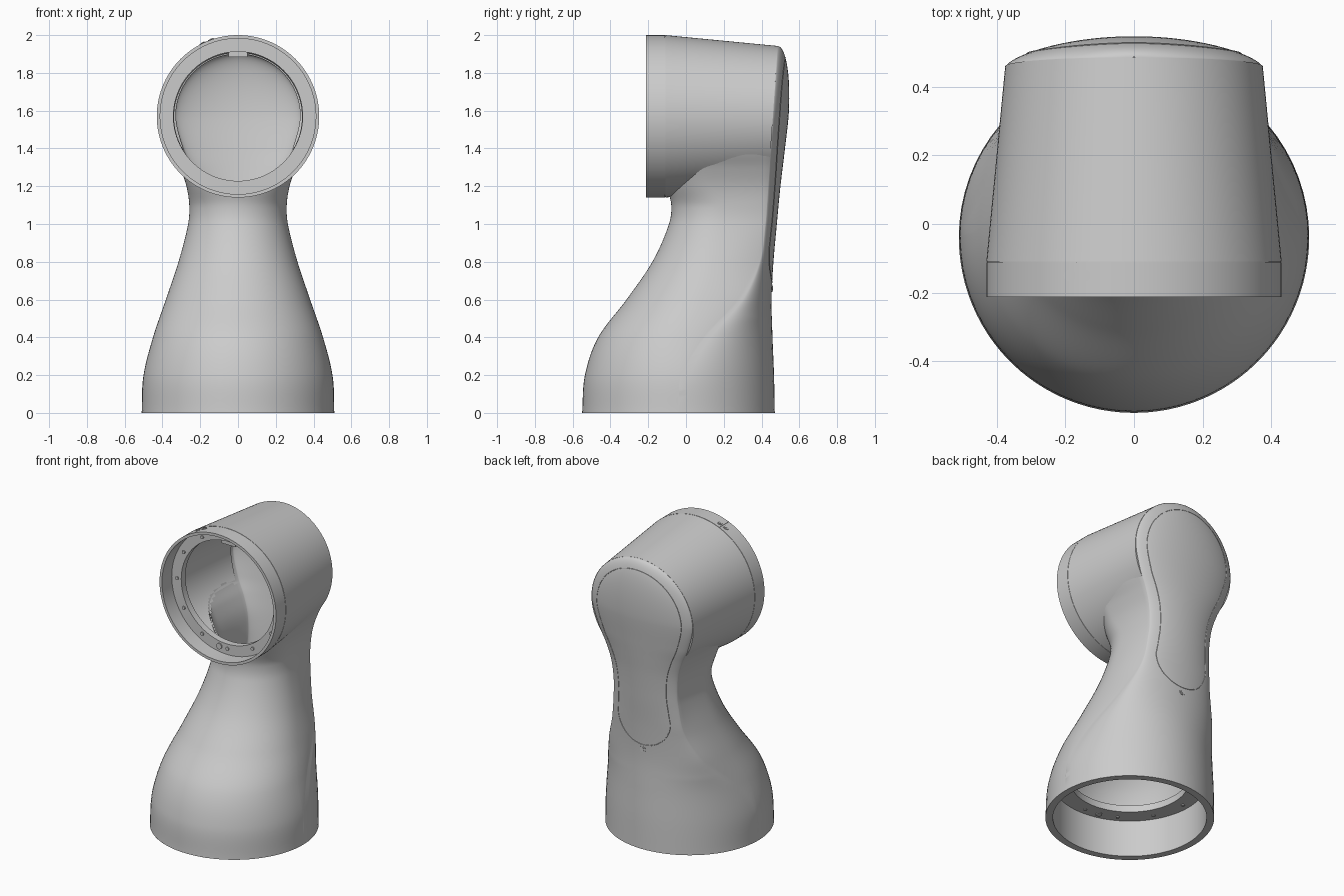
import bpy, bmesh, math
from math import sin, cos, pi, sqrt, hypot

cube = bpy.data.objects.get("Cube")
if cube:
    bpy.data.objects.remove(cube, do_unlink=True)

grey = bpy.data.materials.new("satin grey")
grey.use_nodes = True
GREY = (0.6, 0.6, 0.6, 1)
grey.diffuse_color = GREY
grey.node_tree.nodes["Principled BSDF"].inputs["Base Color"].default_value = GREY

HEAD_Z, HEAD_R, CAP_R, BULGE = 1.57, 0.43, 0.372, 0.083
BASE_Y, FLANGE_Y, WALL = -0.04, -0.11, 0.04

# Body stations: height, half width, half width at crease, front y, crease y, back y
STATIONS = [
    (0.0, .51, .51, -.55, -.04, .47), (0.2, .50, .50, -.535, -.02, .466),
    (0.4, .45, .44, -.465, .10, .458), (0.6, .382, .352, -.315, .29, .453),
    (0.8, .315, .268, -.178, .39, .463), (1.0, .264, .238, -.09, .42, .481),
    (1.1, .258, .237, -.078, .428, .49), (1.2, .273, .25, -.10, .435, .50),
    (1.3, .308, .283, -.105, .442, .512), (1.4, .355, .328, -.105, .449, .524),
    (1.57, .372, .372, -.105, .46, .543), (1.7, .35, .35, -.105, .469, .549)]


def clamp(t):
    return min(max(t, 0), 1)


def station(z):
    """Smooth interpolation of the body stations."""
    last = len(STATIONS) - 1
    i = max(j for j in range(last) if STATIONS[j][0] <= z + 1e-9)
    a, b = STATIONS[i], STATIONS[i + 1]
    p, n = STATIONS[max(i - 1, 0)], STATIONS[min(i + 2, last)]
    h = b[0] - a[0]
    t = (z - a[0]) / h
    out = []
    for c in range(1, 6):
        m0 = (b[c] - p[c]) / (b[0] - p[0]) * h
        m1 = (n[c] - a[c]) / (n[0] - a[0]) * h
        out.append((2*t**3 - 3*t*t + 1) * a[c] + (t**3 - 2*t*t + t) * m0
                   + (3*t*t - 2*t**3) * b[c] + (t**3 - t*t) * m1)
    return out


def back_plane(z):
    return .46 + .067 * (z - HEAD_Z)


def plan(z, inset):
    """Half width, crease half width, front depth, y of its centre, crease y, back y."""
    if z <= HEAD_Z:
        w, wk, f, k, b = station(z)
        w, wk = w - inset, wk - inset
    else:
        r = CAP_R - inset
        w = wk = sqrt(max(r * r - (z - HEAD_Z) ** 2, 0))
        f, k = station(HEAD_Z)[2], back_plane(z)
        b = k + BULGE * w / r
    depth = w * (1 - .45 * clamp((z - 1.1) / .3))
    mid = f + inset + depth
    return w, wk, depth, mid, max(k - inset, mid + .002), b - inset


def back_y(x, z, inset=0):
    w, wk, depth, mid, k, b = plan(z, inset)
    power = .5 + .22 * clamp((z - .5) / .4)
    return k + (b - k) * max(1 - (x / wk) ** 2, 0) ** power


def section(z, inset, n=36, side=12):
    """Round front, sides leaning in towards the crease, crowned back."""
    w, wk, depth, mid, k, b = plan(z, inset)
    flank = [(w - (w - wk) * (i / side) ** 2, mid + (k - mid) * i / side)
             for i in range(1, side)]
    pts = [(-w * cos(pi * i / n), mid - depth * sin(pi * i / n), z) for i in range(n + 1)]
    pts += [(x, y, z) for x, y in flank]
    for i in range(n + 1):
        x = wk * cos(pi * i / n)
        pts.append((x, back_y(x, z, inset), z))
    return pts + [(-x, y, z) for x, y in reversed(flank)]


def body_rings(inset, z0, steps=100, top=24):
    heights = [z0 + (HEAD_Z - z0) * i / steps for i in range(steps + 1)]
    heights += [HEAD_Z + (CAP_R - inset) * sin(pi / 2 * .993 * i / top)
                for i in range(1, top + 1)]
    return [section(z, inset) for z in heights]


def in_body(p, inset):
    x, y, z = p
    if z > HEAD_Z + (CAP_R - inset) * .999:
        return False
    w, wk, depth, mid, k, b = plan(z, inset)
    if y < mid:
        return abs(x) < w and y > mid - depth * sqrt(1 - (x / w) ** 2)
    if y < k:
        return abs(x) < w - (w - wk) * ((y - mid) / (k - mid)) ** 2
    return abs(x) < wk and y < back_y(x, z, inset)


def taper(y):
    return HEAD_R - .0965 * max(y - FLANGE_Y, 0)


def in_head(p, inset):
    x, y, z = p
    return (hypot(x, z - HEAD_Z) < taper(y) - inset
            and -.2 < y < back_plane(z) - inset - .001)


def turned_y(profile, n=120):
    """Rings around the head axis."""
    return [[(r * sin(2*pi*i/n), y, HEAD_Z + r * cos(2*pi*i/n)) for i in range(n)]
            for r, y in profile]


def taper_rings(inset, y0, steps=40, n=120):
    """Tapering head wall, leaning gradually into the tilted back plane."""
    rings = []
    for s in range(steps + 1):
        t, ring = s / steps, []
        for i in range(n):
            a = 2 * pi * i / n
            end = back_plane(HEAD_Z + (.374 - inset) * cos(a)) - inset
            y = y0 + (end - y0) * t
            r = taper(y) - inset
            ring.append((r * sin(a), y, HEAD_Z + r * cos(a)))
        rings.append(ring)
    return rings


def rod(x, y, z, r, length, axis, n=16):
    """Round bar starting at a point and running along +y or +z."""
    rings = []
    for d in (0, length):
        turn = [(r * cos(2*pi*i/n), r * sin(2*pi*i/n)) for i in range(n)]
        rings.append([(x + c, y + d, z + s) if axis == "y" else (x + c, y + s, z + d)
                      for c, s in turn])
    return rings


def collar_disc(x, y, r, height, n=16):
    """Disc that follows the curve of the collar."""
    turn = [(x + r * cos(2*pi*i/n), y + r * sin(2*pi*i/n)) for i in range(n)]
    return [[(u, v, HEAD_Z + sqrt(HEAD_R ** 2 - u * u) + h) for u, v in turn]
            for h in (-.005, height)]


def box(x0, x1, y0, y1, z0, z1):
    return [[(x0, y0, z), (x1, y0, z), (x1, y1, z), (x0, y1, z)] for z in (z0, z1)]


def make(name, parts, mode="capped", hidden=lambda p: False):
    """Bridge rings into one object, leaving out faces buried in another part."""
    bm = bmesh.new()
    for rings in parts:
        loops = [[bm.verts.new(p) for p in r] for r in rings]
        pairs = list(zip(loops, loops[1:]))
        if mode == "loop":
            pairs.append((loops[-1], loops[0]))
        for a, b in pairs:
            for i in range(len(a)):
                j = (i + 1) % len(a)
                quad = (a[i], a[j], b[j], b[i])
                if not all(hidden(v.co) for v in quad):
                    bm.faces.new(quad)
        if mode == "capped":
            bm.faces.new(loops[0])
            bm.faces.new(loops[-1])
    if mode != "open":
        bmesh.ops.recalc_face_normals(bm, faces=bm.faces)
    loose = [v for v in bm.verts if not v.link_faces]
    bmesh.ops.delete(bm, geom=loose, context="VERTS")
    me = bpy.data.meshes.new(name)
    bm.to_mesh(me)
    bm.free()
    me.materials.append(grey)
    ob = bpy.data.objects.new(name, me)
    bpy.context.collection.objects.link(ob)
    bpy.ops.object.select_all(action="DESELECT")
    ob.select_set(True)
    bpy.context.view_layer.objects.active = ob
    bpy.ops.object.shade_smooth_by_angle(angle=math.radians(28))


# Outer body and its inner lining
BASE_TOP = .29
make("body", [body_rings(0, 0)], "open", lambda p: in_head(p, 0))
make("body_lining", [body_rings(WALL, BASE_TOP)[::-1]], "open", lambda p: in_head(p, WALL))

# Head: flange, recess, collar with seam groove, tapered wall and rear lip
BACK = FLANGE_Y + .045
head = turned_y([(.39, BACK), (.342, BACK), (.342, FLANGE_Y), (.412, FLANGE_Y),
                 (.412, -.213), (HEAD_R, -.213), (HEAD_R, -.112), (.428, -.1115),
                 (.428, -.1095)]) + taper_rings(0, -.109)
head.append([(x * .96, y, HEAD_Z + (z - HEAD_Z) * .96) for x, y, z in head[-1]])
make("head", [head], "open", lambda p: in_body(p, 0))
make("head_lining", [taper_rings(WALL, BACK)[::-1]], "open", lambda p: in_body(p, WALL))

# Base rim, recess and mounting flange
FLOOR = .245
base = [(.44, BASE_TOP), (.355, BASE_TOP), (.355, FLOOR), (.465, FLOOR), (.465, 0), (.51, 0)]
make("base_flange", [[[(r * cos(2*pi*i/96), BASE_Y + r * sin(2*pi*i/96), z)
                       for i in range(96)] for r, z in base]], "open")

# Bolts and dowels on both flanges
front_bolts, base_bolts = [], []
for i in range(12):
    a = 2 * pi * i / 12
    front_bolts.append(rod(.372 * sin(a), FLANGE_Y - .007, HEAD_Z + .372 * cos(a),
                           .011, .01, "y"))
    base_bolts.append(rod(.42 * sin(a), BASE_Y + .42 * cos(a), FLOOR - .006, .011, .01, "z"))
for s in (-1, 1):
    front_bolts.append(rod(s * .06, FLANGE_Y - .007, HEAD_Z + s * .37, .02, .01, "y"))
    base_bolts.append(rod(s * .1, BASE_Y + s * .41, FLOOR - .006, .02, .01, "z"))
make("front_bolts", front_bolts)
make("base_bolts", base_bolts)

# Collar split line with a screw on each side
collar = [box(-.168, -.165, -.213, -.111, 1.95, 1.968)]
for x in (-.188, -.143):
    collar += [collar_disc(x, -.15, r, h) for r, h in ((.017, .003), (.009, .006))]
make("collar_screws", collar)

# Hairline seam around the back cover
MARGIN, LOW_Z = .06, .87
low_w = station(LOW_Z)[1] - MARGIN
half = [(low_w * sin(pi * i / 32), LOW_Z - .18 * cos(pi * i / 32)) for i in range(16)]
for i in range(28):
    z = LOW_Z + (HEAD_Z - LOW_Z) * i / 28
    half.append((station(z)[1] - MARGIN, z))
top_r = CAP_R - MARGIN
half += [(top_r * cos(pi * i / 40), HEAD_Z + top_r * sin(pi * i / 40)) for i in range(21)]
outline = half + [(-x, z) for x, z in half[-2:0:-1]]
seam = []
for i, (x, z) in enumerate(outline):
    (xa, za), (xb, zb) = outline[i - 1], outline[(i + 1) % len(outline)]
    d = hypot(xb - xa, zb - za)
    nx, nz = (zb - za) / d, (xa - xb) / d
    y = back_y(x, z)
    seam.append([(x + .002 * cos(a) * nx, y + .0025 * sin(a), z + .002 * cos(a) * nz)
                 for a in (pi * q / 3 for q in range(6))])
make("cover_seam", [seam], "loop")

# Screw at the foot of the cover
SCREW_Z = .66
screw_y = back_y(0, SCREW_Z)
make("cover_screw", [rod(0, screw_y - .01, SCREW_Z, r, h, "y")
                     for r, h in ((.021, .013), (.012, .016))])

# Latch tab at the top of the front opening
make("latch_tab", [box(-.05, .05, -.1, -.06, 1.885, 1.92)])
